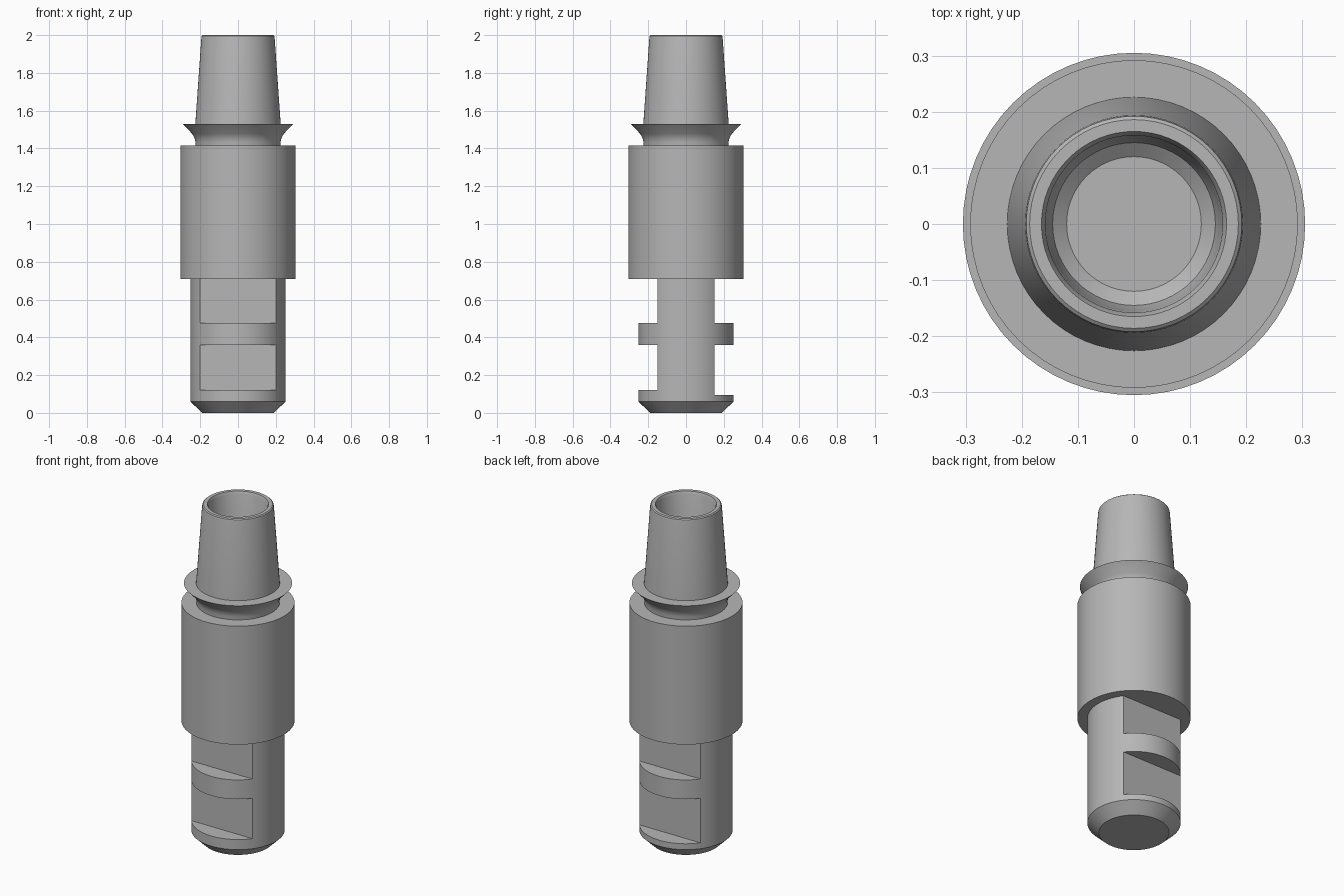
import bpy
import bmesh
from math import pi, radians
from mathutils import Matrix, Vector

default = bpy.data.objects.get("Cube")
if default:
    bpy.data.objects.remove(default, do_unlink=True)

GREY = (0.47, 0.47, 0.47, 1)
steel = bpy.data.materials.new("grey metal")
steel.use_nodes = True
steel.diffuse_color = GREY
steel.node_tree.nodes["Principled BSDF"].inputs["Base Color"].default_value = GREY


def add_object(name, bm):
    bmesh.ops.recalc_face_normals(bm, faces=bm.faces)
    mesh = bpy.data.meshes.new(name)
    bm.to_mesh(mesh)
    bm.free()
    mesh.materials.append(steel)
    obj = bpy.data.objects.new(name, mesh)
    bpy.context.collection.objects.link(obj)
    return obj


def activate(obj):
    bpy.ops.object.select_all(action="DESELECT")
    obj.select_set(True)
    bpy.context.view_layer.objects.active = obj


def smooth(obj):
    activate(obj)
    bpy.ops.object.shade_smooth_by_angle(angle=radians(30))


def lathe(name, profile, steps=64):
    """Spin a radius/height profile, starting and ending on the axis."""
    bm = bmesh.new()
    verts = [bm.verts.new((r, 0, z)) for r, z in profile]
    edges = [bm.edges.new(pair) for pair in zip(verts, verts[1:])]
    bmesh.ops.spin(bm, geom=verts + edges, cent=(0, 0, 0), axis=(0, 0, 1),
                   angle=2 * pi, steps=steps)
    bmesh.ops.remove_doubles(bm, verts=bm.verts, dist=0.0001)
    return add_object(name, bm)


def cut_flat(obj, side, y, z0, z1):
    """Mill a flat on one side of the shank between two heights."""
    bm = bmesh.new()
    bmesh.ops.create_cube(bm, size=1, matrix=Matrix.LocRotScale(
        Vector((0, side * (y + 0.25), (z0 + z1) / 2)), None,
        Vector((1, 0.5, z1 - z0))))
    cutter = add_object("flat_cutter", bm)
    cutter.hide_render = True
    mod = obj.modifiers.new("flat", "BOOLEAN")
    mod.operation = "DIFFERENCE"
    mod.solver = "EXACT"
    mod.object = cutter
    activate(obj)
    bpy.ops.object.modifier_apply(modifier=mod.name)
    bpy.data.objects.remove(cutter, do_unlink=True)


# Shank with chamfered foot and two pairs of flats
shank = lathe("shank", [(0, 0), (0.19, 0), (0.252, 0.06), (0.252, 0.72), (0, 0.72)])
for side, foot in ((-1, 0.12), (1, 0.095)):
    cut_flat(shank, side, 0.152, foot, 0.36)
    cut_flat(shank, side, 0.152, 0.475, 0.71)
smooth(shank)

# Wide cylindrical body
body = lathe("body", [(0, 0.71), (0.305, 0.71), (0.305, 1.415), (0, 1.415)])
smooth(body)

# Flared collar, tapered post and open bore in one turned piece
post = lathe("tapered_post", [
    (0, 1.4), (0.225, 1.4), (0.225, 1.435), (0.231, 1.458), (0.243, 1.478),
    (0.292, 1.53), (0.226, 1.53), (0.194, 1.985), (0.192, 1.995), (0.186, 2),
    (0.165, 2), (0.158, 1.985), (0.155, 1.6), (0.145, 1.56), (0.12, 1.54),
    (0, 1.54)])
smooth(post)
